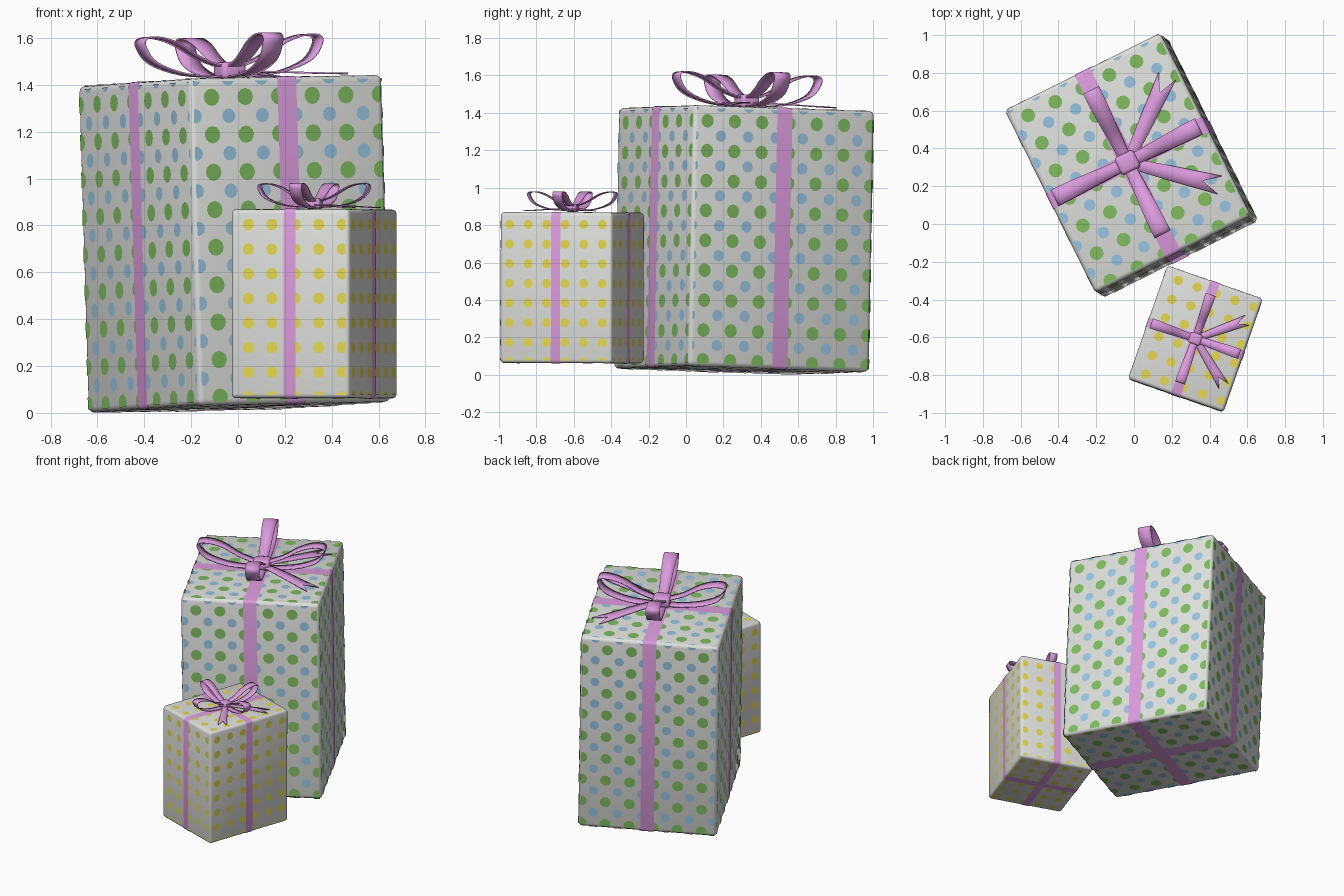
import bpy, bmesh, math
from mathutils import Matrix, Vector

if "Cube" in bpy.data.objects:
    bpy.data.objects.remove(bpy.data.objects["Cube"])


def mat(name, r, g, b):
    m = bpy.data.materials.new(name)
    m.diffuse_color = (r, g, b, 1)
    m.use_nodes = True
    m.node_tree.nodes["Principled BSDF"].inputs["Base Color"].default_value = m.diffuse_color
    return m


PAPER = mat("white paper", 0.73, 0.745, 0.715)
GREEN = mat("green dots", 0.209, 0.503, 0.115)
BLUE = mat("blue dots", 0.305, 0.552, 0.761)
YELLOW = mat("yellow dots", 0.887, 0.775, 0.08)
RIBBON = mat("pink ribbon", 0.716, 0.328, 0.73)


def finish(bm, name, material, frame, smooth=True):
    me = bpy.data.meshes.new(name)
    bm.to_mesh(me)
    bm.free()
    me.materials.append(material)
    ob = bpy.data.objects.new(name, me)
    bpy.context.collection.objects.link(ob)
    ob.matrix_world = frame
    if smooth:
        bpy.ops.object.select_all(action='DESELECT')
        ob.select_set(True)
        bpy.context.view_layer.objects.active = ob
        bpy.ops.object.shade_smooth_by_angle(angle=math.radians(40))
    return ob


def block(size, centre, bevel, axis=None):
    """Bevelled box; with axis, bevel only edges along it and drop the end caps."""
    bm = bmesh.new()
    bmesh.ops.create_cube(bm, size=1)
    bmesh.ops.scale(bm, vec=size, verts=bm.verts)
    edges = [e for e in bm.edges if axis is None or
             abs((e.verts[0].co - e.verts[1].co).normalized()[axis]) > 0.9]
    bmesh.ops.bevel(bm, geom=edges, offset=bevel, segments=3, profile=0.5, affect='EDGES')
    if axis is not None:
        bm.normal_update()
        caps = [f for f in bm.faces if abs(f.normal[axis]) > 0.9]
        bmesh.ops.delete(bm, geom=caps, context='FACES')
    bmesh.ops.translate(bm, vec=centre, verts=bm.verts)
    return bm


def dots(size, step, phase, shift, radius, lift=0.001):
    """Flat dots in a grid on all six faces, cut off at the face borders."""
    bm = bmesh.new()
    half = [d / 2 for d in size]
    for a in range(3):
        h, v = (0, 1) if a == 2 else (1 - a, 2)
        lim_h, lim_v = half[h] - 0.014, half[v] - 0.014
        for side in (-1, 1):
            for i in range(-1, 12):
                for j in range(-1, 12):
                    ch = -half[h] + phase[h] + (i + shift) * step[h]
                    cv = half[v] - phase[v] - (j + shift) * step[v]
                    if abs(ch) > lim_h + radius * 0.6 or abs(cv) > lim_v + radius * 0.6:
                        continue
                    ring = []
                    for k in range(12):
                        t = math.tau * k / 12
                        p = Vector((0, 0, half[2]))
                        p[a] += side * (half[a] + lift)
                        p[h] += max(-lim_h, min(lim_h, ch + radius * math.cos(t)))
                        p[v] += max(-lim_v, min(lim_v, cv + radius * math.sin(t)))
                        ring.append(bm.verts.new(p))
                    f = bm.faces.new(ring)
                    f.normal_update()
                    if f.normal[a] * side < 0:
                        f.normal_flip()
    bmesh.ops.remove_doubles(bm, verts=bm.verts, dist=1e-5)
    return bm


def smooth_path(pts, n=4):
    """Catmull-Rom curve through (distance, height, half width) points."""
    P = [Vector(p) for p in pts]
    P = [2 * P[0] - P[1]] + P + [2 * P[-1] - P[-2]]
    out = []
    for i in range(1, len(P) - 2):
        a, b, c, d = P[i - 1:i + 3]
        for k in range(n):
            t = k / n
            out.append(0.5 * (2 * b + (c - a) * t + (2 * a - 5 * b + 4 * c - d) * t ** 2
                              + (3 * b - a - 3 * c + d) * t ** 3))
    return out + [P[-2]]


LOOP = [(0.03, 0.055, 0.032), (0.14, 0.095, 0.036), (0.25, 0.158, 0.042), (0.34, 0.187, 0.046),
        (0.41, 0.185, 0.047), (0.42, 0.15, 0.047), (0.365, 0.08, 0.045),
        (0.22, 0.03, 0.039), (0.03, 0.014, 0.032)]
TAIL = [(0.03, 0.035, 0.028), (0.2, 0.03, 0.038), (0.41, 0.018, 0.046)]


def strip(pts, angle, s, height, notch=False):
    bm = bmesh.new()
    rot = Matrix.Rotation(angle, 3, 'Z')

    def vert(d, w, z):
        return bm.verts.new(rot @ Vector((d * s, w * s, z * s)) + Vector((0, 0, height)))
    rows = [[vert(d, k * w, z) for k in (-1, 0, 1)] for d, z, w in pts]
    if notch:   # swallowtail end: outer corners reach past the middle
        rows.append([vert(0.505, -0.05, 0.014), rows[-1][1], vert(0.505, 0.05, 0.014)])
    for r, q in zip(rows, rows[1:]):
        for k in (0, 1):
            face = [r[k], q[k], q[k + 1], r[k + 1]]
            bm.faces.new(list(dict.fromkeys(face)))
    return bm


def gift(name, size, base, up, yaw, s, dot_sets):
    # tilted frame with its origin at the middle of the box bottom
    w = Vector(up).normalized()
    u = Vector((math.cos(yaw), math.sin(yaw), 0))
    u = (u - w * u.dot(w)).normalized()
    frame = Matrix((u, w.cross(u), w)).transposed().to_4x4()
    frame.translation = base
    L, D, H = size
    mid = (0, 0, H / 2)

    finish(block(size, mid, 0.025 * s ** 0.5), name + "_box", PAPER, frame)
    for label, m, step, phase, shift, radius in dot_sets:
        finish(dots(size, step, phase, shift, radius), name + "_" + label, m, frame, False)

    # flat ribbons wrapped round the box both ways
    t, rw = 0.005, 0.09 * s
    finish(block((L + t, rw, H + t), mid, 0.02, 1), name + "_ribbon_lengthwise", RIBBON, frame)
    finish(block((rw, D + t, H + t), mid, 0.02, 0), name + "_ribbon_crosswise", RIBBON, frame)

    # bow: four loops, two tails, one knot
    parts = [("loop", smooth_path(LOOP), math.pi / 2 * i, False) for i in range(4)]
    parts += [("tail", smooth_path(TAIL), math.radians(a), True) for a in (39, -40)]
    for i, (label, pts, ang, notch) in enumerate(parts):
        ob = finish(strip(pts, ang, s, H, notch), f"{name}_bow_{label}_{i + 1}", RIBBON, frame)
        sol = ob.modifiers.new("thickness", 'SOLIDIFY')
        sol.thickness = 0.007 * s
        sol.offset = 0
    finish(block((0.115 * s, 0.105 * s, 0.075 * s), (0, 0, H + 0.042 * s), 0.022 * s),
           name + "_bow_knot", RIBBON, frame)


BIG_STEP, BIG_PHASE = (0.16, 0.163, 0.16), (0.1, 0.08, 0.082)
gift("large_gift", (0.92, 1.08, 1.395), (0.007, 0.296, 0.024), (-0.029, 0.02, 1),
     math.radians(26.4), 1.0,
     [("green_dots", GREEN, BIG_STEP, BIG_PHASE, 0, 0.037),
      ("blue_dots", BLUE, BIG_STEP, BIG_PHASE, 0.5, 0.031)])
gift("small_gift", (0.535, 0.635, 0.806), (0.325, -0.61, 0.062), (0, 0.003, 1),
     math.radians(-19.2), 0.58,
     [("yellow_dots", YELLOW, (0.106, 0.105, 0.105), (0.081, 0.056, 0.065), 0, 0.025)])
